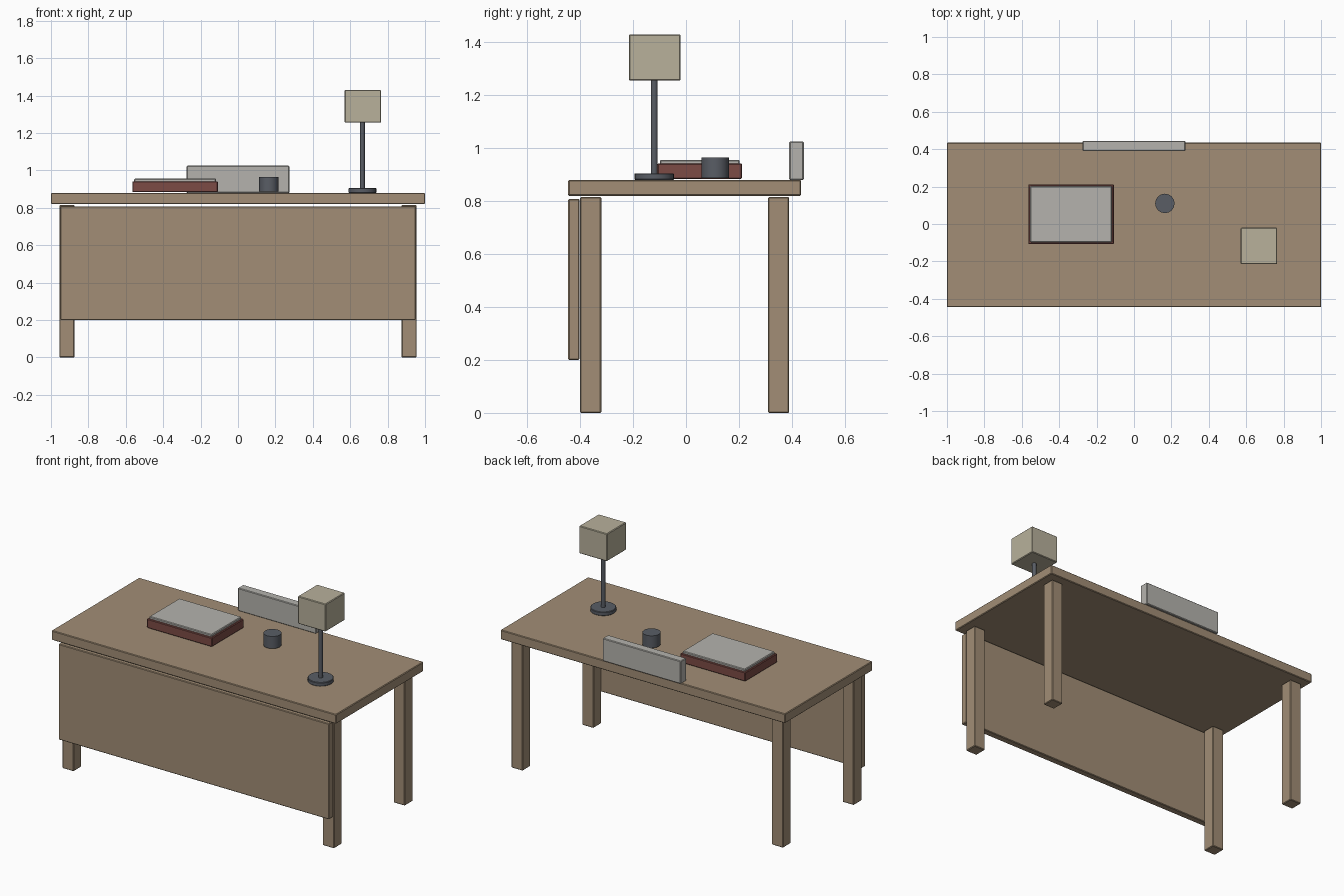
import bpy
from math import radians

if "Cube" in bpy.data.objects:
    bpy.data.objects.remove(bpy.data.objects["Cube"])


def material(name, rgb):
    m = bpy.data.materials.new(name)
    m.diffuse_color = (*rgb, 1)
    m.use_nodes = True
    m.node_tree.nodes["Principled BSDF"].inputs["Base Color"].default_value = m.diffuse_color
    return m


wood = material("wood", (0.36, 0.27, 0.18))
red = material("red_cover", (0.20, 0.07, 0.06))
paper = material("paper", (0.46, 0.45, 0.42))
cream = material("cream", (0.48, 0.44, 0.33))
dark = material("dark_metal", (0.10, 0.11, 0.13))


def finish(name, mat, bevel):
    ob = bpy.context.object
    ob.name = name
    ob.data.materials.append(mat)
    if bevel:
        mod = ob.modifiers.new("soft_edges", "BEVEL")
        mod.width = bevel
        mod.segments = 1
        mod.limit_method = "ANGLE"
        mod.angle_limit = radians(50)
    return ob


def box(name, lo, hi, mat, bevel=0.004):
    bpy.ops.mesh.primitive_cube_add(size=1, location=[(a + b) / 2 for a, b in zip(lo, hi)])
    bpy.context.object.scale = [b - a for a, b in zip(lo, hi)]
    bpy.ops.object.transform_apply(location=False, rotation=False, scale=True)
    return finish(name, mat, bevel)


def cylinder(name, x, y, z0, z1, r, sides, mat, bevel=0.0):
    bpy.ops.mesh.primitive_cylinder_add(vertices=sides, radius=r, depth=z1 - z0,
                                        location=(x, y, (z0 + z1) / 2))
    bpy.ops.object.shade_smooth_by_angle(angle=radians(35))
    return finish(name, mat, bevel)


# Desk: top, front panel, four legs
box("desk_top", (-1, -0.445, 0.82), (1, 0.435, 0.88), wood)
box("front_panel", (-0.95, -0.445, 0.20), (0.95, -0.402, 0.808), wood)
for side, x in (("left", -0.915), ("right", 0.915)):
    for end, y in (("front", -0.36), ("back", 0.35)):
        box(f"{end}_{side}_leg", (x - 0.04, y - 0.04, 0), (x + 0.04, y + 0.04, 0.815), wood)

# Upright board at the back edge
box("upright_board", (-0.275, 0.39, 0.88), (0.275, 0.445, 1.025), paper)

# Book with a sheet of paper on it
box("book", (-0.565, -0.108, 0.884), (-0.108, 0.212, 0.942), red)
box("paper_stack", (-0.555, -0.098, 0.938), (-0.118, 0.203, 0.956), paper)

# Cup
cylinder("cup", 0.165, 0.11, 0.888, 0.965, 0.052, 16, dark)

# Lamp
cylinder("lamp_base", 0.665, -0.12, 0.88, 0.905, 0.075, 24, dark, 0.003)
cylinder("lamp_pole", 0.665, -0.12, 0.90, 1.26, 0.013, 12, dark)
box("lamp_shade", (0.57, -0.215, 1.255), (0.765, -0.02, 1.43), cream)
